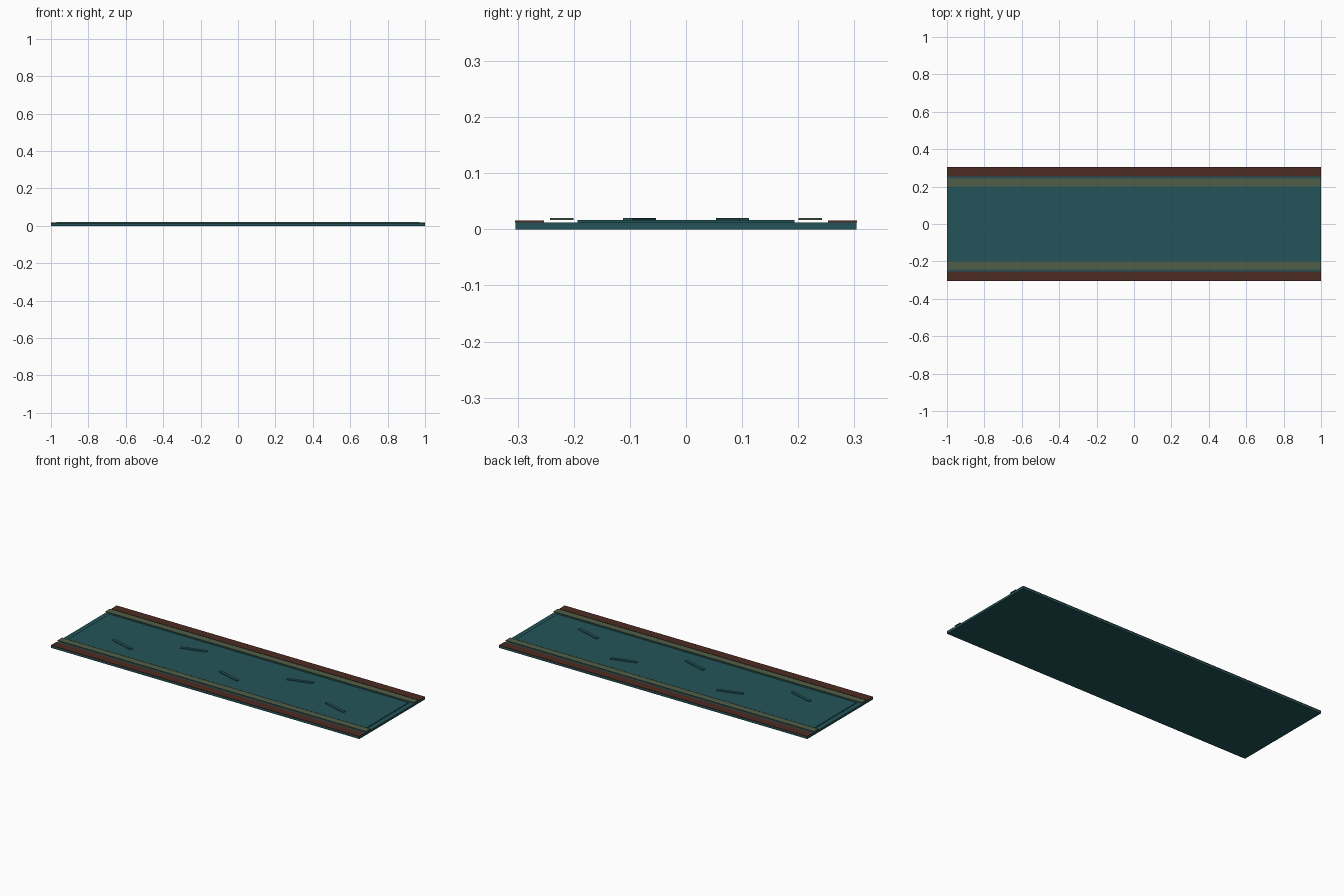
import bpy
import math

if "Cube" in bpy.data.objects:
    bpy.data.objects.remove(bpy.data.objects["Cube"])


def material(name, rgb):
    m = bpy.data.materials.new(name)
    m.diffuse_color = (*rgb, 1)
    m.use_nodes = True
    m.node_tree.nodes["Principled BSDF"].inputs["Base Color"].default_value = m.diffuse_color
    return m


teal = material("deep teal", (0.017, 0.090, 0.100))
rust = material("dark rust", (0.076, 0.024, 0.017))
olive = material("muted olive", (0.080, 0.112, 0.064))


def box(name, x, y, z0, z1, length, width, mat, angle=0):
    bpy.ops.mesh.primitive_cube_add(size=1, location=(x, y, (z0 + z1) / 2),
                                    rotation=(0, 0, angle))
    ob = bpy.context.object
    ob.name = name
    ob.scale = (length, width, z1 - z0)
    ob.data.materials.append(mat)
    return ob


# Base slab and raised centre panel
box("base_slab", 0, 0, 0, 0.0125, 2, 0.608, teal)
box("centre_panel", 0, 0, 0.0115, 0.0165, 1.94, 0.386, teal)

# Border bands along both long edges
for side, label in ((-1, "front"), (1, "back")):
    box(label + "_edge_band", 0, side * 0.279, 0.012, 0.0155, 2, 0.052, rust)
    box(label + "_inner_band", 0, side * 0.2215, 0.0165, 0.0205, 2, 0.042, olive)

# Slanted raised bars, alternating from side to side
for i in range(5):
    s = -1 if i % 2 == 0 else 1
    box("slanted_bar_%d" % (i + 1), (i - 2) * 0.345, s * 0.083,
        0.0163, 0.0205, 0.15, 0.018, teal, s * math.radians(16))
